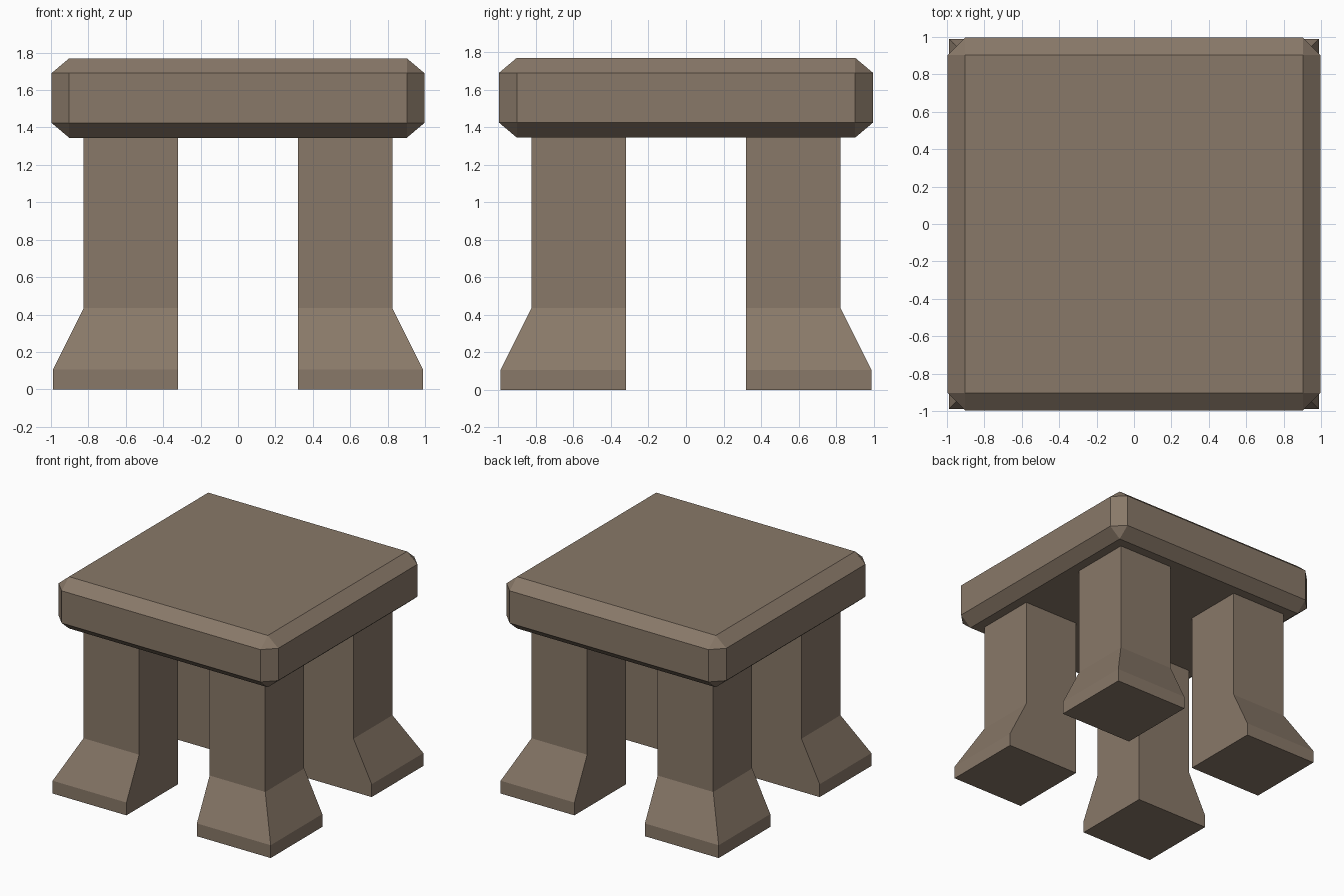
import bpy, bmesh

if "Cube" in bpy.data.objects:
    bpy.data.objects.remove(bpy.data.objects["Cube"])

wood = bpy.data.materials.new("brown wood")
wood.diffuse_color = (0.25, 0.19, 0.14, 1)
wood.use_nodes = True
wood.node_tree.nodes["Principled BSDF"].inputs["Base Color"].default_value = wood.diffuse_color


def finish(bm, name):
    bmesh.ops.recalc_face_normals(bm, faces=bm.faces)
    mesh = bpy.data.meshes.new(name)
    bm.to_mesh(mesh)
    bm.free()
    mesh.materials.append(wood)
    obj = bpy.data.objects.new(name, mesh)
    bpy.context.collection.objects.link(obj)
    return obj


# Thick square top: chamfered box, squashed so the chamfer is shallower in z
bm = bmesh.new()
bmesh.ops.create_cube(bm, size=1)
bmesh.ops.scale(bm, vec=(1.995, 1.995, 0.505), verts=bm.verts)
bmesh.ops.bevel(bm, geom=bm.edges[:], offset=0.095, offset_type='OFFSET',
                segments=1, profile=0.5, affect='EDGES')
bmesh.ops.scale(bm, vec=(1, 1, 0.425 / 0.505), verts=bm.verts)
bmesh.ops.translate(bm, vec=(0, 0, 1.5575), verts=bm.verts)
finish(bm, "table_top")


# Leg: straight on the inner sides, flaring to a foot on the two outer sides
def leg(name, sx, sy):
    inner = 0.32
    bm = bmesh.new()
    rings = []
    for z, outer in ((0, 0.99), (0.105, 0.99), (0.435, 0.825), (1.35, 0.825)):
        corners = ((inner, inner), (outer, inner), (outer, outer), (inner, outer))
        rings.append([bm.verts.new((sx * x, sy * y, z)) for x, y in corners])
    for low, high in zip(rings, rings[1:]):
        for i in range(4):
            j = (i + 1) % 4
            bm.faces.new((low[i], low[j], high[j], high[i]))
    bm.faces.new(rings[0])
    bm.faces.new(rings[-1])
    finish(bm, name)


for row, sy in (("front", -1), ("back", 1)):
    for side, sx in (("left", -1), ("right", 1)):
        leg(f"{row}_{side}_leg", sx, sy)
